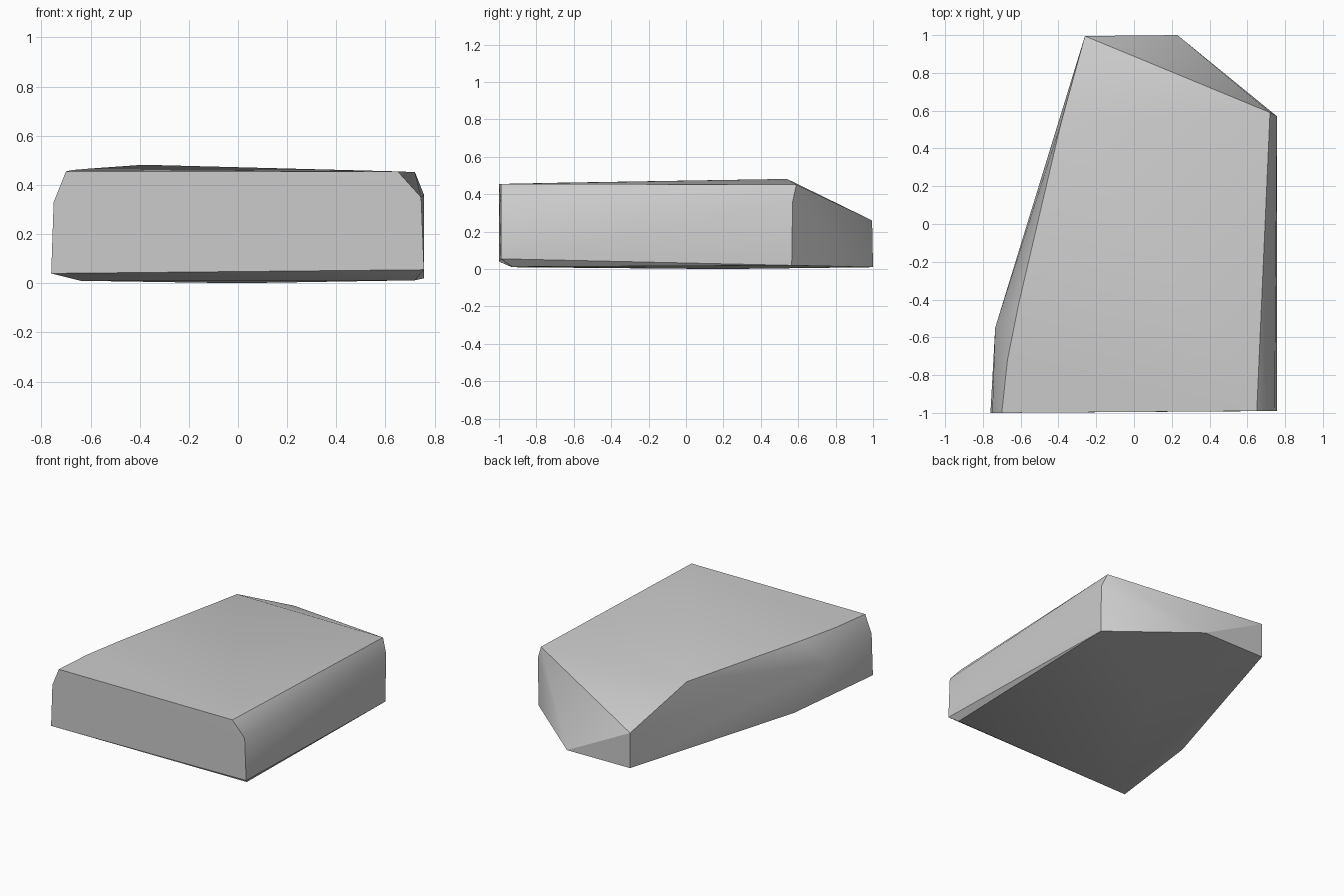
import bpy
import bmesh
import math

# Remove the default cube
cube = bpy.data.objects.get("Cube")
if cube:
    bpy.data.objects.remove(cube, do_unlink=True)

# Plain stone grey
stone = bpy.data.materials.new("stone_grey")
stone.use_nodes = True
grey = (0.6, 0.6, 0.6, 1)
stone.diffuse_color = grey
bsdf = stone.node_tree.nodes["Principled BSDF"]
bsdf.inputs["Base Color"].default_value = grey

# Corners of the chipped slab, grouped by the cut they belong to
front_cut = [(-0.76, -1, 0.04), (-0.75, -1, 0.33), (-0.7, -1, 0.455),
             (0.65, -0.99, 0.455), (0.745, -0.99, 0.35), (0.757, -0.99, 0.055)]
left_shoulder = [(-0.735, -0.55, 0.29), (-0.67, -0.72, 0.461),
                 (-0.61, -0.42, 0.466), (-0.385, 0.54, 0.482)]
right_corner = [(0.72, 0.59, 0.452), (0.757, 0.57, 0.36), (0.757, 0.565, 0.02)]
back_cut = [(-0.26, 0.995, 0.26), (-0.26, 0.995, 0.012), (0.23, 1, 0.01)]
underside = [(-0.65, -0.28, 0.02), (-0.64, -0.93, 0.01),
             (0.72, -0.93, 0.012), (0, 0.2, 0)]

# Wrap the corners into one solid rock
bm = bmesh.new()
for corner in front_cut + left_shoulder + right_corner + back_cut + underside:
    bm.verts.new(corner)
hull = bmesh.ops.convex_hull(bm, input=bm.verts)
loose = [v for v in bm.verts if not v.link_faces]
bmesh.ops.delete(bm, geom=loose, context="VERTS")
bmesh.ops.recalc_face_normals(bm, faces=bm.faces)
mesh = bpy.data.meshes.new("rock_slab")
bm.to_mesh(mesh)
bm.free()
mesh.materials.append(stone)

rock = bpy.data.objects.new("rock_slab", mesh)
bpy.context.collection.objects.link(rock)

# Soft worn shoulders, crisp broken edges
bpy.ops.object.select_all(action="DESELECT")
rock.select_set(True)
bpy.context.view_layer.objects.active = rock
bpy.ops.object.shade_smooth_by_angle(angle=math.radians(34))
